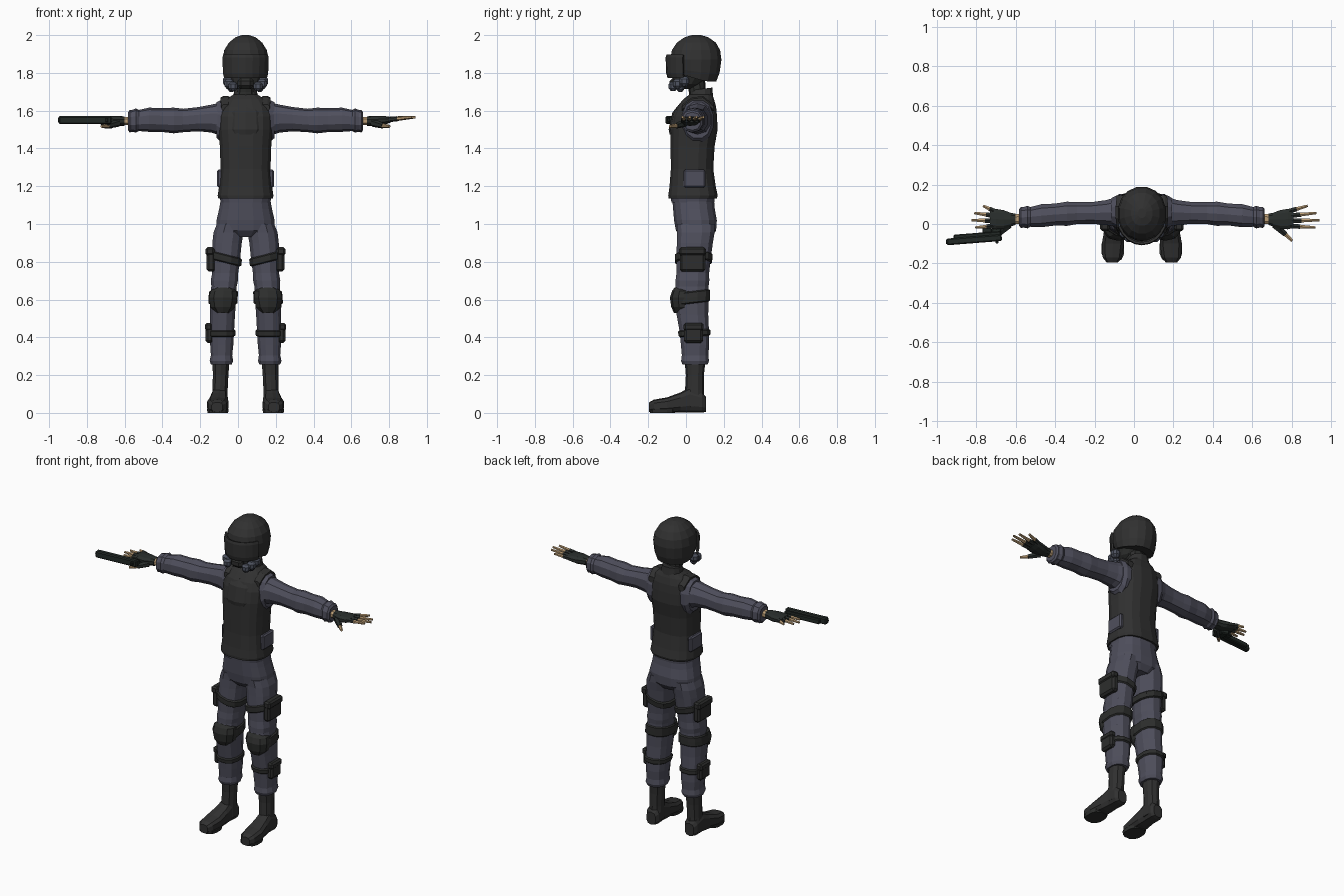
import bpy, bmesh, math
from mathutils import Vector, Matrix

CX = 0.04  # body centre line


def mat(name, r, g, b):
    m = bpy.data.materials.new(name)
    m.diffuse_color = (r, g, b, 1)
    return m


BLACK = mat("black_armour", 0.030, 0.030, 0.030)
CLOTH = mat("blue_grey_cloth", 0.078, 0.078, 0.108)
STRAP = mat("strap_black", 0.026, 0.027, 0.026)
GLOVE = mat("glove_black", 0.022, 0.027, 0.025)
SKIN = mat("skin", 0.50, 0.34, 0.18)
GUN = mat("gunmetal", 0.016, 0.022, 0.019)
MASK = mat("mask_grey", 0.075, 0.085, 0.115)


def finish(bm, name, m):
    bmesh.ops.recalc_face_normals(bm, faces=bm.faces)
    me = bpy.data.meshes.new(name)
    bm.to_mesh(me)
    bm.free()
    me.materials.append(m)
    ob = bpy.data.objects.new(name, me)
    bpy.context.collection.objects.link(ob)
    return ob


def loft(name, rings, m, axis="z", n=12, p=2.3, s=1, warp=None):
    """Rings are (position, centre a, centre b, radius a, radius b); x is relative to the body."""
    bm = bmesh.new()
    rows = []
    for t, a, b, ra, rb in rings:
        row = []
        for i in range(n):
            w = 2 * math.pi * (i + 0.5) / n
            c, d = math.cos(w), math.sin(w)
            u = a + ra * math.copysign(abs(c) ** (2 / p), c)
            v = b + rb * math.copysign(abs(d) ** (2 / p), d)
            co = {"z": (u, v, t), "x": (t, u, v), "y": (u, t, v)}[axis]
            co = Vector(warp(*co) if warp else co)
            row.append(bm.verts.new((CX + s * co.x, co.y, co.z)))
        rows.append(row)
    for r0, r1 in zip(rows, rows[1:]):
        for i in range(n):
            j = (i + 1) % n
            bm.faces.new((r0[i], r0[j], r1[j], r1[i]))
    bm.faces.new(rows[0])
    bm.faces.new(rows[-1])
    return finish(bm, name, m)


def box(name, centre, size, m, s=1, bev=0.012, rot=None):
    bm = bmesh.new()
    bmesh.ops.create_cube(bm, size=1)
    bmesh.ops.scale(bm, vec=size, verts=bm.verts)
    bmesh.ops.bevel(bm, geom=bm.edges[:], offset=bev, segments=1, affect="EDGES")
    if rot:
        bmesh.ops.transform(bm, matrix=rot, verts=bm.verts)
    bmesh.ops.translate(bm, vec=(CX + s * centre[0], centre[1], centre[2]), verts=bm.verts)
    return finish(bm, name, m)


def rod(name, p0, p1, r0, r1, m, s=1, n=6):
    a, b = (Vector((CX + s * q[0], q[1], q[2])) for q in (p0, p1))
    d = b - a
    bm = bmesh.new()
    bmesh.ops.create_cone(bm, cap_ends=True, segments=n, radius1=r0, radius2=r1, depth=d.length)
    M = Matrix.Translation((a + b) / 2) @ d.to_track_quat("Z", "Y").to_matrix().to_4x4()
    bmesh.ops.transform(bm, matrix=M, verts=bm.verts)
    return finish(bm, name, m)


# Helmet: dome whose front rim is lifted above the mask
def lift(x, y, z):
    k = max(0, min(1, (0.10 - y) / 0.15))
    return x, y, z + k * 0.045 * max(0, min(1, (1.84 - z) / 0.08))


loft("helmet", [(1.755, 0, 0.05, 0.108, 0.112), (1.80, 0, 0.052, 0.118, 0.128),
                (1.87, 0, 0.052, 0.124, 0.138), (1.92, 0, 0.053, 0.115, 0.130),
                (1.96, 0, 0.055, 0.090, 0.105), (1.988, 0, 0.055, 0.055, 0.065),
                (2.0, 0, 0.055, 0.02, 0.025)], BLACK, n=16, p=2.1, warp=lift)

# Visor: curved front plate given thickness
bm = bmesh.new()
cols = []
for i in range(9):
    w = math.radians(-90 + (i - 4) * 16.5)
    cols.append([bm.verts.new((CX + 0.128 * k * math.cos(w), 0.045 + 0.147 * k * math.sin(w), z))
                 for z, k in ((1.775, 0.93), (1.80, 0.98), (1.88, 1.0), (1.895, 0.97))])
for a, b in zip(cols, cols[1:]):
    for j in range(3):
        bm.faces.new((a[j], b[j], b[j + 1], a[j + 1]))
visor = finish(bm, "visor", BLACK)
mod = visor.modifiers.new("thickness", "SOLIDIFY")
mod.thickness, mod.offset = 0.012, 0

# Head, mask and neck
loft("hooded_head", [(1.715, 0, -0.015, 0.045, 0.045), (1.74, 0, 0.005, 0.075, 0.075),
                     (1.80, 0, 0.03, 0.095, 0.105)], STRAP, n=12)
loft("neck", [(1.64, 0, 0.07, 0.06, 0.055), (1.70, 0, 0.06, 0.048, 0.045),
              (1.78, 0, 0.05, 0.05, 0.05)], STRAP, n=10)
for s in (1, -1):
    for i, (x, y, z, r) in enumerate([(0.094, -0.01, 1.755, 0.027), (0.088, -0.045, 1.742, 0.026),
                                      (0.066, -0.068, 1.728, 0.025), (0.075, -0.03, 1.722, 0.022)]):
        loft(f"cheek_filter_{i}", [(z - r, x, y, r * .5, r * .5), (z - r * .4, x, y, r, r),
                                   (z + r * .5, x, y, r, r), (z + r, x, y, r * .5, r * .5)],
             MASK, n=8, s=s)
box("mask_front", (0, -0.062, 1.745), (0.085, 0.05, 0.06), STRAP, bev=0.018)

# Vest, with collar and hem
loft("vest", [(1.135, 0, 0.035, 0.146, 0.130), (1.15, 0, 0.037, 0.150, 0.133),
              (1.20, 0, 0.035, 0.142, 0.124), (1.29, 0, 0.032, 0.134, 0.114),
              (1.41, 0, 0.035, 0.138, 0.118), (1.50, 0, 0.043, 0.146, 0.126),
              (1.57, 0, 0.048, 0.146, 0.118), (1.62, 0, 0.056, 0.135, 0.105),
              (1.66, 0, 0.067, 0.105, 0.083), (1.685, 0, 0.078, 0.065, 0.062)],
     BLACK, n=16, p=2.6)
loft("collar", [(1.66, 0, 0.08, 0.070, 0.066), (1.70, 0, 0.082, 0.062, 0.060),
                (1.715, 0, 0.085, 0.058, 0.056)], BLACK, n=12,
     warp=lambda x, y, z: (x, y, z + 0.12 * (y - 0.08)))
loft("shirt_hem", [(1.115, 0, 0.036, 0.134, 0.115), (1.14, 0, 0.036, 0.138, 0.118)], CLOTH, n=16, p=2.6)

# Chest plate edge ridge
loft("chest_plate", [(1.475, 0, 0.035, 0.105, 0.122), (1.50, 0, 0.035, 0.118, 0.127),
                     (1.59, 0, 0.04, 0.110, 0.112), (1.63, 0, 0.055, 0.09, 0.095)], BLACK, n=14, p=2.5)

# Trousers: hips joining both legs
loft("hips", [(0.93, 0, 0.055, 0.085, 0.080), (0.965, 0, 0.053, 0.158, 0.108),
              (1.02, 0, 0.050, 0.156, 0.115), (1.08, 0, 0.042, 0.142, 0.112),
              (1.13, 0, 0.038, 0.133, 0.112)], CLOTH, n=16, p=2.5)
LEG = [(0.255, 0.128, 0.048, 0.056, 0.068), (0.275, 0.128, 0.048, 0.064, 0.076),
       (0.305, 0.127, 0.048, 0.058, 0.072), (0.36, 0.126, 0.048, 0.063, 0.077),
       (0.43, 0.125, 0.044, 0.066, 0.080), (0.52, 0.122, 0.034, 0.068, 0.086),
       (0.60, 0.120, 0.028, 0.072, 0.094), (0.67, 0.114, 0.032, 0.069, 0.090),
       (0.70, 0.112, 0.034, 0.074, 0.092), (0.74, 0.108, 0.036, 0.071, 0.089),
       (0.82, 0.103, 0.040, 0.077, 0.094), (0.90, 0.098, 0.047, 0.080, 0.098),
       (0.955, 0.090, 0.052, 0.082, 0.102), (1.00, 0.082, 0.052, 0.072, 0.104)]


def leg_ring(z, grow):
    for a, b in zip(LEG, LEG[1:]):
        if a[0] <= z <= b[0]:
            f = (z - a[0]) / (b[0] - a[0])
            q = [u + (v - u) * f for u, v in zip(a, b)]
            return (z, q[1], q[2], q[3] + grow, q[4] + grow)


def band(name, z0, z1, grow, m, s, tx=0.0, ty=0.0):
    zm = (z0 + z1) / 2
    loft(name, [leg_ring(z0, 0.0), leg_ring(z0 + .006, grow), leg_ring(zm, grow),
                leg_ring(z1 - .006, grow), leg_ring(z1, 0.0)], m, s=s, p=2.4,
         warp=lambda x, y, z: (x, y, z + tx * (x - 0.11) + ty * (y - 0.04)))


for s, side in ((1, "left"), (-1, "right")):
    loft(f"{side}_leg", LEG, CLOTH, s=s, p=2.4)
    # Straps, knee pad and pouches
    band(f"{side}_thigh_strap", 0.795, 0.84, 0.008, STRAP, s, tx=0.25)
    band(f"{side}_knee_strap", 0.58, 0.645, 0.008, STRAP, s, ty=0.12)
    band(f"{side}_shin_strap", 0.405, 0.44, 0.008, STRAP, s, ty=0.05)
    loft(f"{side}_knee_pad", [(0.53, 0.120, -0.012, 0.040, 0.052), (0.56, 0.120, -0.014, 0.068, 0.064),
                              (0.61, 0.119, -0.016, 0.079, 0.069), (0.645, 0.117, -0.012, 0.072, 0.062),
                              (0.665, 0.116, -0.01, 0.045, 0.050)], STRAP, n=10, s=s)
    box(f"{side}_thigh_pouch", (0.183, 0.035, 0.81), (0.045, 0.135, 0.125), STRAP, s)
    box(f"{side}_thigh_pouch_flap", (0.188, 0.035, 0.855), (0.047, 0.142, 0.045), STRAP, s, 0.01)
    box(f"{side}_shin_pouch", (0.191, 0.04, 0.42), (0.04, 0.10, 0.10), STRAP, s)
    box(f"{side}_shin_pouch_flap", (0.195, 0.04, 0.455), (0.04, 0.106, 0.04), STRAP, s, 0.01)
    # Boots: shaft, foot and sole
    loft(f"{side}_boot_shaft", [(0.03, 0.137, 0.045, 0.045, 0.054), (0.12, 0.135, 0.045, 0.042, 0.050),
                                (0.20, 0.132, 0.047, 0.043, 0.048), (0.275, 0.130, 0.048, 0.047, 0.055)],
         BLACK, n=10, s=s)
    loft(f"{side}_boot_foot", [(-0.195, 0.150, 0.030, 0.030, 0.026), (-0.17, 0.150, 0.036, 0.050, 0.034),
                               (-0.10, 0.147, 0.042, 0.058, 0.040), (-0.03, 0.142, 0.055, 0.050, 0.053),
                               (0.02, 0.139, 0.068, 0.044, 0.066), (0.085, 0.137, 0.055, 0.045, 0.053),
                               (0.105, 0.137, 0.045, 0.032, 0.040)], BLACK, axis="y", n=10, p=3, s=s)
    loft(f"{side}_boot_sole", [(0.0, 0.147, -0.125, 0.056, 0.068), (0.02, 0.147, -0.125, 0.059, 0.070)],
         STRAP, n=12, p=2.6, s=s)
    # Waist side panel and shirt showing at the arm hole
    box(f"{side}_waist_panel", (0.136, 0.045, 1.24), (0.028, 0.115, 0.095), CLOTH, s, 0.008)
    loft(f"{side}_arm_hole", [(0.08, 0.062, 1.55, 0.085, 0.105), (0.130, 0.062, 1.545, 0.085, 0.115),
                              (0.153, 0.062, 1.55, 0.072, 0.098)], CLOTH, axis="x", s=s)
    loft(f"{side}_shoulder_strap", [(-0.02, 0.105, 1.615, 0.024, 0.02), (0.03, 0.105, 1.655, 0.030, 0.016),
                                    (0.09, 0.105, 1.662, 0.030, 0.016), (0.145, 0.105, 1.615, 0.024, 0.02)],
         BLACK, axis="y", n=8, s=s)
    # Sleeve with folds and rolled cuff
    loft(f"{side}_sleeve", [(0.13, 0.062, 1.555, 0.078, 0.088), (0.18, 0.058, 1.558, 0.066, 0.074),
                            (0.25, 0.056, 1.555, 0.058, 0.064), (0.33, 0.055, 1.548, 0.058, 0.062),
                            (0.38, 0.052, 1.548, 0.064, 0.068), (0.44, 0.048, 1.550, 0.058, 0.063),
                            (0.51, 0.042, 1.552, 0.061, 0.064), (0.565, 0.036, 1.548, 0.052, 0.056),
                            (0.58, 0.035, 1.548, 0.060, 0.064), (0.60, 0.034, 1.546, 0.054, 0.058),
                            (0.613, 0.033, 1.544, 0.056, 0.059), (0.622, 0.033, 1.544, 0.045, 0.048)],
         CLOTH, axis="x", n=10, s=s)
    loft(f"{side}_wrist", [(0.60, 0.026, 1.545, 0.028, 0.024), (0.66, 0.024, 1.545, 0.027, 0.022)],
         SKIN, axis="x", n=8, s=s)
    # Gloved palm and fingers with bare tips
    loft(f"{side}_glove", [(0.642, 0.024, 1.545, 0.030, 0.025), (0.665, 0.022, 1.545, 0.036, 0.026),
                           (0.70, 0.022, 1.545, 0.050, 0.026), (0.74, 0.025, 1.549, 0.054, 0.022),
                           (0.77, 0.028, 1.552, 0.050, 0.014)], GLOVE, axis="x", n=10, s=s)
    cut = 0.0 if s > 0 else 0.035
    for i, (y0, x1, y1) in enumerate([(0.066, 0.84, 0.092), (0.042, 0.885, 0.056),
                                      (0.016, 0.90, 0.020), (-0.010, 0.88, -0.018)]):
        a, b = Vector((0.75, y0, 1.552)), Vector((x1 - cut, y1, 1.566 - cut * .5))
        k = a.lerp(b, 0.4)
        rod(f"{side}_finger_glove_{i}", a, k, 0.014, 0.013, GLOVE, s)
        rod(f"{side}_finger_{i}", k, b, 0.011, 0.007, SKIN, s)
    a, k, b = (0.675, -0.005, 1.535), (0.728, -0.052, 1.520), (0.762, -0.085, 1.517)
    rod(f"{side}_thumb_glove", a, k, 0.021, 0.015, GLOVE, s)
    rod(f"{side}_thumb", k, b, 0.012, 0.008, SKIN, s)

# Pistol held on its side in the right hand
yaw = Matrix.Rotation(math.radians(4.5), 4, "Z")
box("pistol_slide", (-0.85, -0.080, 1.550), (0.28, 0.034, 0.042), GUN, bev=0.006, rot=yaw)
box("pistol_frame", (-0.835, -0.058, 1.546), (0.24, 0.026, 0.032), GUN, bev=0.005, rot=yaw)
box("pistol_sight", (-0.735, -0.092, 1.550), (0.014, 0.014, 0.022), GUN, bev=0.003, rot=yaw)
rod("pistol_muzzle", (-0.98, -0.09, 1.55), (-0.993, -0.0905, 1.55), 0.012, 0.011, GUN, n=8)
box("pistol_grip", (-0.735, -0.022, 1.528), (0.05, 0.095, 0.03), GUN, bev=0.007,
    rot=Matrix.Rotation(math.radians(-14), 4, "Z") @ Matrix.Rotation(math.radians(-12), 4, "X"))
box("trigger_guard", (-0.785, -0.034, 1.540), (0.045, 0.035, 0.012), GUN, bev=0.003)
